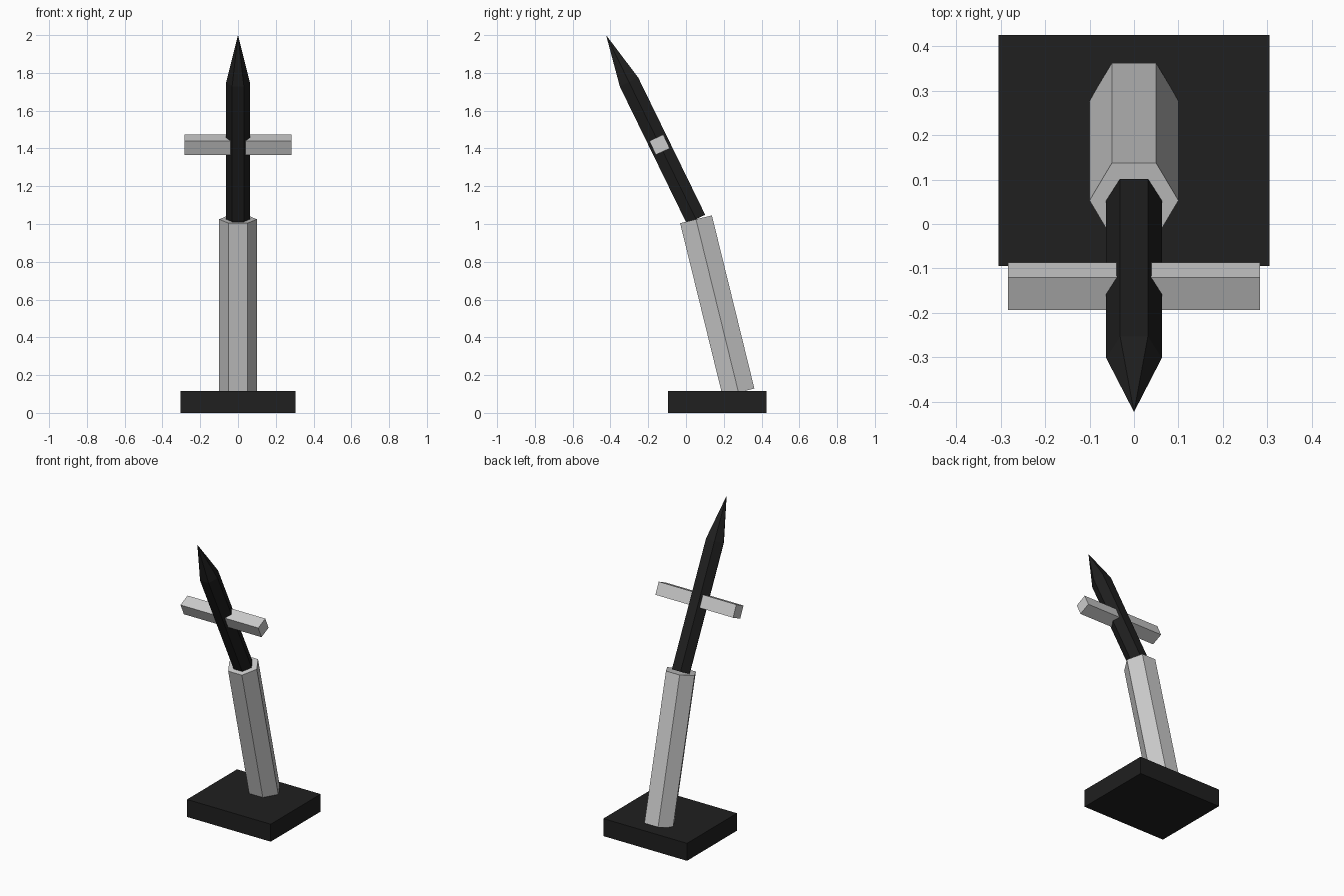
import bpy, bmesh
from math import sin, cos, pi, atan2, radians
from mathutils import Vector, Matrix

if "Cube" in bpy.data.objects:
    bpy.data.objects.remove(bpy.data.objects["Cube"])

black = bpy.data.materials.new("black")
black.diffuse_color = (0.014, 0.014, 0.014, 1)
black.use_nodes = True
black.node_tree.nodes["Principled BSDF"].inputs["Base Color"].default_value = black.diffuse_color


def add_object(name, bm, material=None):
    bmesh.ops.recalc_face_normals(bm, faces=bm.faces)
    mesh = bpy.data.meshes.new(name)
    bm.to_mesh(mesh)
    bm.free()
    obj = bpy.data.objects.new(name, mesh)
    bpy.context.collection.objects.link(obj)
    if material:
        mesh.materials.append(material)
    return obj


def box(name, centre, size, tilt=0.0, material=None):
    bm = bmesh.new()
    bmesh.ops.create_cube(bm, size=1)
    obj = add_object(name, bm, material)
    obj.data.transform(Matrix.Diagonal((*size, 1)))
    obj.location = centre
    obj.rotation_euler.x = tilt
    return obj


def hex_bar(name, start, end, radius, shaft=1.0, material=None):
    """Six-sided bar leaning along y; shaft < 1 leaves the rest for a point."""
    axis = Vector(end) - Vector(start)
    length = axis.length
    bm = bmesh.new()
    rings = [[bm.verts.new((radius * cos(i * pi / 3), radius * sin(i * pi / 3), z))
              for i in range(6)] for z in (0, length * shaft)]
    bm.faces.new(rings[0])
    tip = bm.verts.new((0, 0, length)) if shaft < 1 else None
    if not tip:
        bm.faces.new(rings[1])
    for i in range(6):
        j = (i + 1) % 6
        bm.faces.new((rings[0][i], rings[0][j], rings[1][j], rings[1][i]))
        if tip:
            bm.faces.new((rings[1][i], rings[1][j], tip))
    obj = add_object(name, bm, material)
    obj.location = start
    obj.rotation_euler.x = atan2(-axis.y, axis.z)
    return obj


# Flat base block
box("base", (0, 0.165, 0.0575), (0.61, 0.52, 0.115), material=black)

# Leaning lower column, its foot sunk into the base
joint = (0, 0.053, 1.025)
hex_bar("column", (0, 0.278, 0.108), joint, 0.1)

# Pointed upper spike, leaning further forward
hex_bar("spike", joint, (0, -0.423, 2.0), 0.0625, shaft=0.745, material=black)

# Square crossbar passing through the spike
box("crossbar", (0, -0.14, 1.42), (0.566, 0.081, 0.081), tilt=radians(24.8))
